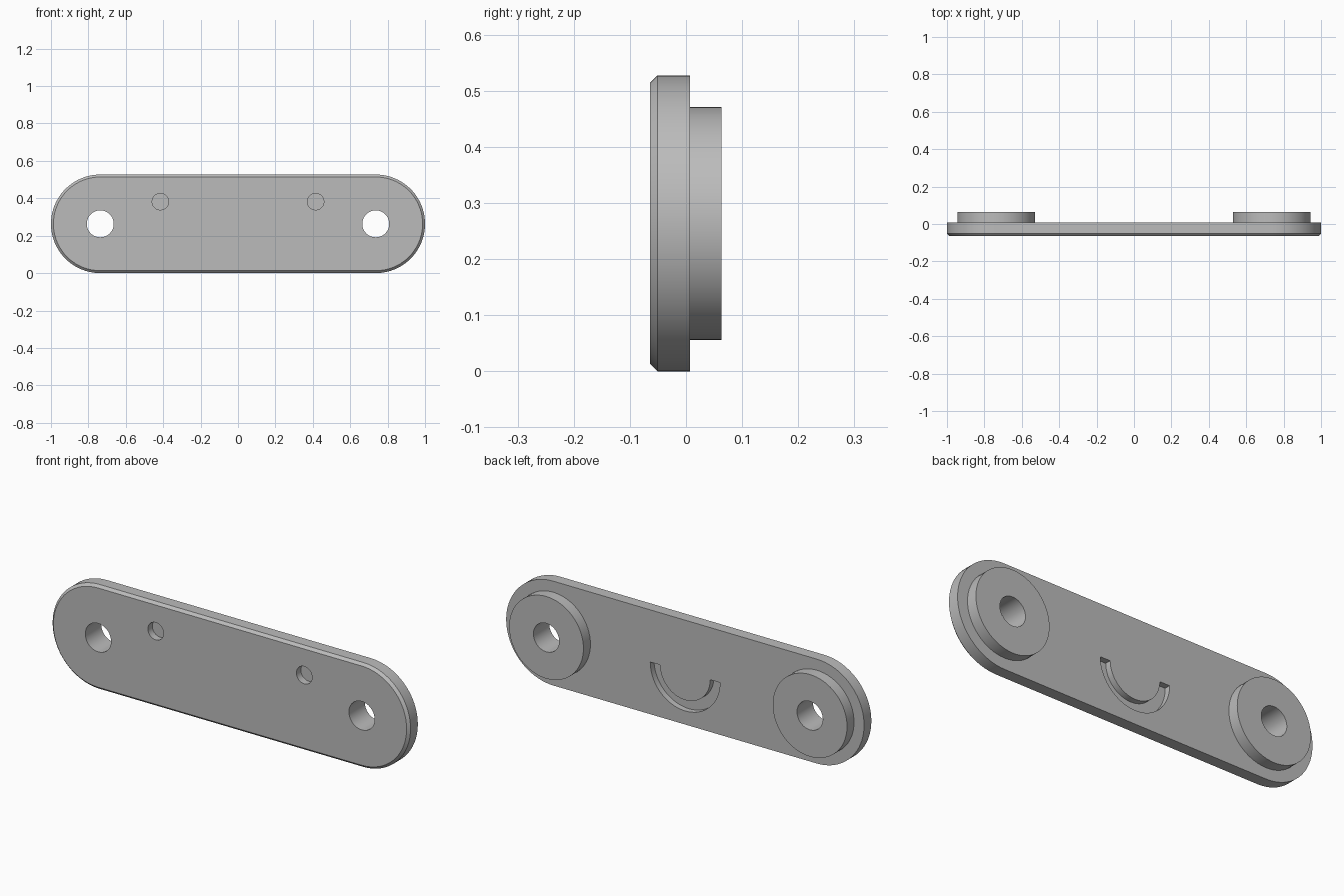
import bpy, bmesh
from math import pi, sin, cos, radians

cube = bpy.data.objects.get("Cube")
if cube:
    bpy.data.objects.remove(cube, do_unlink=True)

MID = 0.2635        # height of the centre line, also the end radius
PIVOT = 1 - MID     # centre of each rounded end
FRONT, BACK, BOSS_BACK = -0.064, 0.007, 0.063
CHAMFER = 0.013

grey = bpy.data.materials.new("plain grey")
grey.use_nodes = True
grey.diffuse_color = (0.5, 0.5, 0.5, 1)
grey.node_tree.nodes["Principled BSDF"].inputs["Base Color"].default_value = (0.5, 0.5, 0.5, 1)


def arc(cx, cz, r, start, end, n):
    """Points (x, z) along an arc, both ends included."""
    angles = [start + (end - start) * i / n for i in range(n + 1)]
    return [(cx + r * cos(a), cz + r * sin(a)) for a in angles]


def circle(cx, cz, r, n=64):
    return arc(cx, cz, r, 0, 2 * pi, n)[:-1]


def stadium(r):
    return (arc(PIVOT, MID, r, -pi / 2, pi / 2, 40)
            + arc(-PIVOT, MID, r, pi / 2, 3 * pi / 2, 40))


def loft(name, *sections):
    """Closed solid through (y, outline) sections."""
    bm = bmesh.new()
    rings = [[bm.verts.new((x, y, z)) for x, z in pts] for y, pts in sections]
    for a, b in zip(rings, rings[1:]):
        for i in range(len(a)):
            j = (i + 1) % len(a)
            bm.faces.new((a[i], a[j], b[j], b[i]))
    bm.faces.new(rings[0])
    bm.faces.new(rings[-1])
    bmesh.ops.recalc_face_normals(bm, faces=bm.faces)
    mesh = bpy.data.meshes.new(name)
    bm.to_mesh(mesh)
    bm.free()
    mesh.materials.append(grey)
    obj = bpy.data.objects.new(name, mesh)
    bpy.context.collection.objects.link(obj)
    return obj


def combine(target, tool, operation):
    """Apply a boolean and discard the tool."""
    tool.hide_render = True
    mod = target.modifiers.new(operation, 'BOOLEAN')
    mod.object, mod.operation, mod.solver = tool, operation, 'EXACT'
    bpy.context.view_layer.objects.active = target
    bpy.ops.object.modifier_apply(modifier=mod.name)
    bpy.data.objects.remove(tool, do_unlink=True)


# Rounded plate with a chamfered front rim
plate = loft("mounting_plate",
             (FRONT, stadium(MID - CHAMFER)),
             (FRONT + CHAMFER, stadium(MID)),
             (BACK, stadium(MID)))

for side in (-1, 1):
    # Round boss on the back
    disc = circle(side * PIVOT, MID, 0.2075)
    combine(plate, loft("boss", (BACK - 0.02, disc), (BOSS_BACK, disc)), 'UNION')
    # Through hole
    bore = circle(side * PIVOT, MID, 0.072)
    combine(plate, loft("bore", (-0.2, bore), (0.2, bore)), 'DIFFERENCE')
    # Shallow blind hole in the front
    dimple = circle(side * 0.415, 0.382, 0.044, 48)
    combine(plate, loft("dimple", (-0.2, dimple), (FRONT + 0.036, dimple)), 'DIFFERENCE')

# Half-ring groove in the back
groove = arc(0, MID, 0.195, pi, 2 * pi, 40) + arc(0, MID, 0.14, 2 * pi, pi, 40)
combine(plate, loft("groove", (BACK - 0.03, groove), (0.2, groove)), 'DIFFERENCE')

# Smooth round walls, crisp edges
bpy.ops.object.select_all(action='DESELECT')
plate.select_set(True)
bpy.context.view_layer.objects.active = plate
bpy.ops.object.shade_smooth_by_angle(angle=radians(30))
